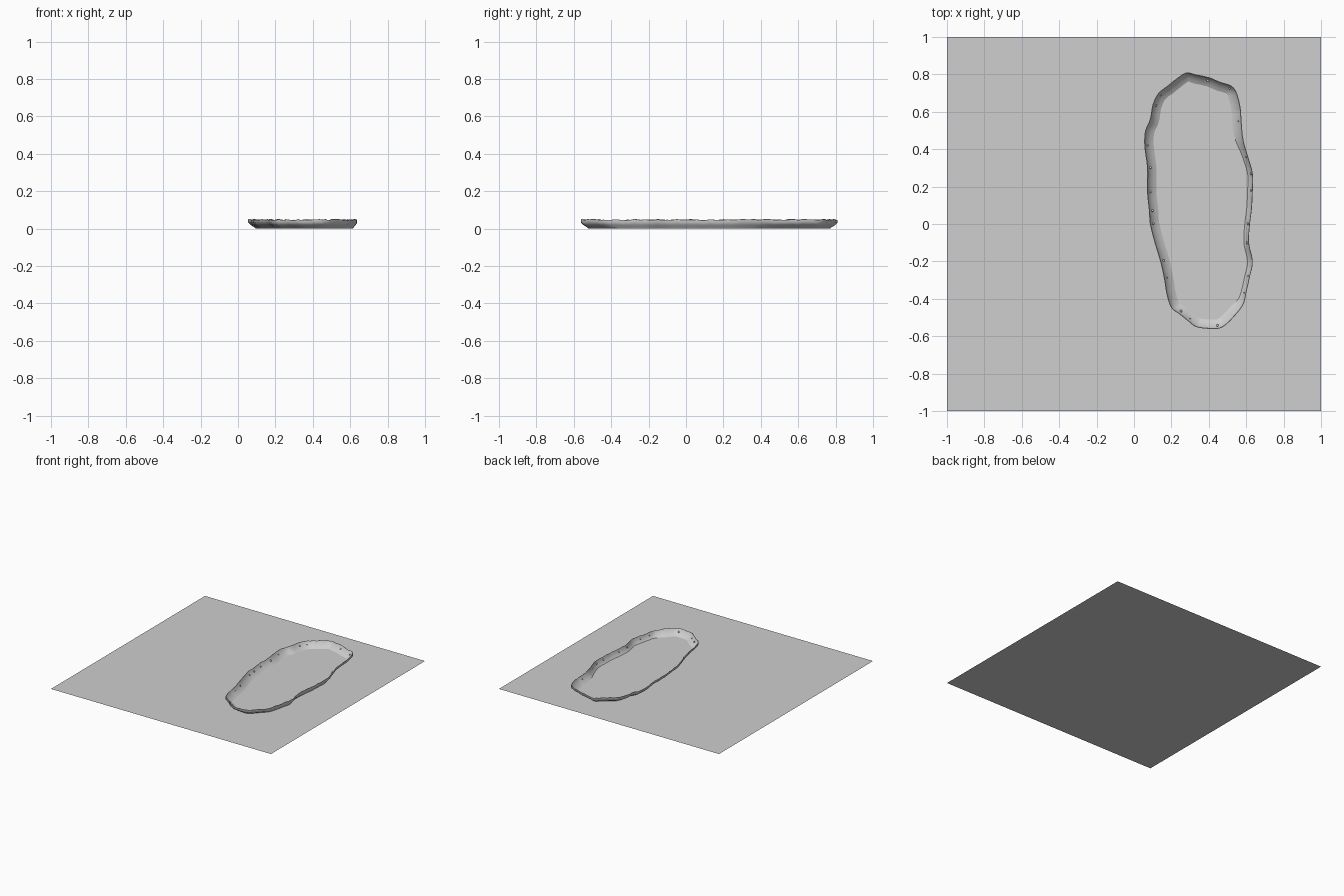
import bpy
import bmesh
import math
import random
from mathutils import Vector

random.seed(4)

default_cube = bpy.data.objects.get("Cube")
if default_cube:
    bpy.data.objects.remove(default_cube, do_unlink=True)

# One plain grey for everything
grey = bpy.data.materials.new("plain grey")
grey.use_nodes = True
colour = (0.62, 0.62, 0.62, 1)
grey.diffuse_color = colour
grey.node_tree.nodes["Principled BSDF"].inputs["Base Color"].default_value = colour


def make_object(name, bm, smooth=False):
    """Turn a bmesh into a named grey object."""
    mesh = bpy.data.meshes.new(name)
    bm.to_mesh(mesh)
    bm.free()
    mesh.materials.append(grey)
    obj = bpy.data.objects.new(name, mesh)
    bpy.context.collection.objects.link(obj)
    if smooth:
        bpy.ops.object.select_all(action="DESELECT")
        obj.select_set(True)
        bpy.context.view_layer.objects.active = obj
        bpy.ops.object.shade_smooth_by_angle(angle=math.radians(50))
    return obj


def smooth_loop(points, steps):
    """Closed Catmull-Rom curve through the points."""
    result = []
    count = len(points)
    for i in range(count):
        a, b, c, d = (points[(i + k) % count] for k in (-1, 0, 1, 2))
        for s in range(steps):
            t = s / steps
            result.append(0.5 * (2 * b + (c - a) * t
                                 + (2 * a - 5 * b + 4 * c - d) * t ** 2
                                 + (3 * b - a - 3 * c + d) * t ** 3))
    return result


def inward_normals(loop):
    """Unit vectors pointing into a clockwise loop, averaged over neighbours."""
    count = len(loop)
    normals = []
    for i in range(count):
        along = loop[(i + 4) % count] - loop[i - 4]
        normals.append(Vector((along.y, -along.x)).normalized())
    return normals


# Ground sheet
bm = bmesh.new()
bmesh.ops.create_grid(bm, x_segments=1, y_segments=1, size=1)
make_object("ground_sheet", bm)

# Rim outline, clockwise from the back
outline = [Vector(p) for p in (
    (.28, .81), (.33, .8), (.4, .785), (.46, .76), (.52, .74), (.55, .7),
    (.57, .62), (.575, .55), (.585, .45), (.61, .36), (.635, .27),
    (.635, .18), (.63, .08), (.62, 0), (.615, -.1), (.635, -.2),
    (.62, -.28), (.6, -.37), (.585, -.43), (.54, -.49), (.49, -.54),
    (.45, -.56), (.39, -.56), (.33, -.55), (.29, -.52), (.24, -.48),
    (.2, -.45), (.175, -.38), (.16, -.29), (.14, -.2), (.11, -.1),
    (.085, 0), (.08, .07), (.07, .17), (.07, .3), (.055, .42), (.06, .5),
    (.085, .56), (.1, .64), (.13, .7), (.18, .74), (.23, .78))]
loop = smooth_loop(outline, 4)
normals = inward_normals(loop)


def wall_width(point):
    """The wall is steeper along the straight left side."""
    return 0.55 if point.x > 0.59 else 1.0


widths = [wall_width(p) for p in loop]
for _ in range(6):
    widths = [(widths[i - 1] + widths[i] + widths[(i + 1) % len(widths)]) / 3
              for i in range(len(widths))]

# Flared wall section: distance in from the outline, height
section = ((.05, .001), (.036, .009), (.02, .022), (.008, .038),
           (.003, .048), (0, .047), (0, .032), (.012, .02),
           (.028, .01), (.04, .001))

bm = bmesh.new()
rings = []
for point, normal, width in zip(loop, normals, widths):
    ragged = random.uniform(-0.003, 0.003)
    ring = []
    for inset, height in section:
        spot = point + normal * inset * width
        lift = ragged * height / 0.048
        ring.append(bm.verts.new((spot.x, spot.y, height + lift)))
    rings.append(ring)
for i, ring in enumerate(rings):
    following = rings[(i + 1) % len(rings)]
    for k in range(len(section)):
        n = (k + 1) % len(section)
        bm.faces.new((ring[k], ring[n], following[n], following[k]))
bmesh.ops.recalc_face_normals(bm, faces=bm.faces)
make_object("flared_rim", bm, smooth=True)

# Small beads scattered along the wall
bm = bmesh.new()
bead_spots = (2, 4, 7, 9, 10, 11, 13, 14, 16, 17, 21, 24, 25,
              28, 29, 31, 32, 33, 34, 35, 38, 39)
for spot in bead_spots:
    i = spot * 4
    place = loop[i] + normals[i] * 0.018 * widths[i]
    made = bmesh.ops.create_icosphere(
        bm, subdivisions=1, radius=random.uniform(0.004, 0.008))
    bmesh.ops.translate(bm, verts=made["verts"],
                        vec=(place.x, place.y, 0.027))
make_object("rim_beads", bm, smooth=True)
